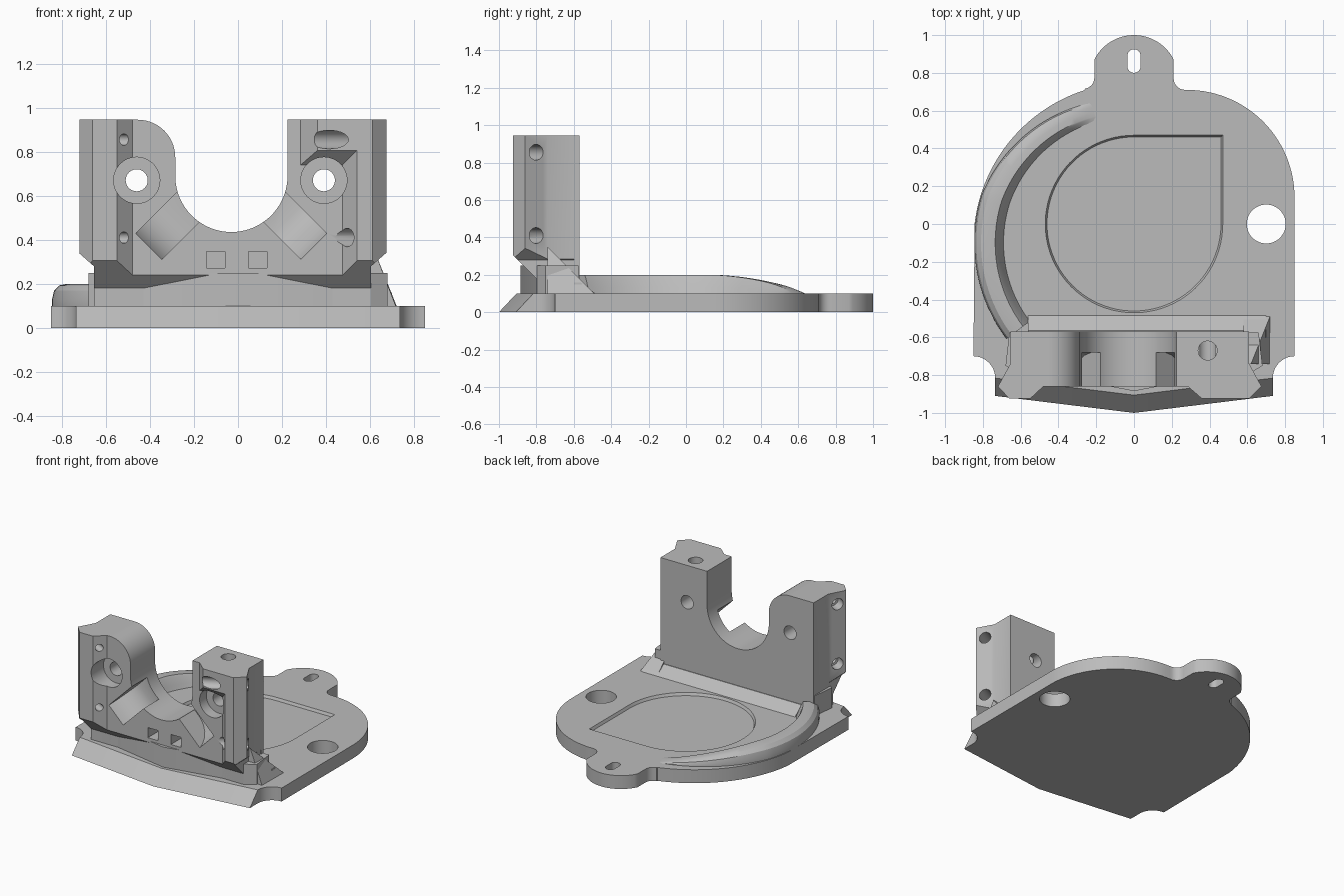
import bpy, bmesh
from math import sin, cos, pi, radians
from mathutils import Vector

cube = bpy.data.objects.get("Cube")
if cube:
    bpy.data.objects.remove(cube, do_unlink=True)

grey = bpy.data.materials.new("plain grey")
grey.use_nodes = True
grey.diffuse_color = (0.5, 0.5, 0.5, 1)
grey.node_tree.nodes["Principled BSDF"].inputs["Base Color"].default_value = (0.5, 0.5, 0.5, 1)

MID = -0.025  # symmetry line of the upright bracket


def finish(name, bm):
    bmesh.ops.recalc_face_normals(bm, faces=bm.faces)
    me = bpy.data.meshes.new(name)
    bm.to_mesh(me)
    bm.free()
    me.materials.append(grey)
    ob = bpy.data.objects.new(name, me)
    bpy.context.collection.objects.link(ob)
    return ob


def prism(name, pts, lo, hi, place):
    """Extrude a 2D outline; place(a, b, t) maps outline and depth to space."""
    bm = bmesh.new()
    rings = [[bm.verts.new(place(a, b, t)) for a, b in pts] for t in (lo, hi)]
    n = len(pts)
    for ring in rings:
        bm.faces.new(ring)
    for i in range(n):
        j = (i + 1) % n
        bm.faces.new((rings[0][i], rings[0][j], rings[1][j], rings[1][i]))
    return finish(name, bm)


def plan(a, b, t): return (a, b, t)
def front(a, b, t): return (a, t, b)
def side(a, b, t): return (t, a, b)


def arc(cx, cy, r, a0, a1, n=24):
    return [(cx + r * cos(radians(a0 + (a1 - a0) * i / n)),
             cy + r * sin(radians(a0 + (a1 - a0) * i / n))) for i in range(n + 1)]


def rod(p, q, r):
    """Round cutter between two points."""
    p, q = Vector(p), Vector(q)
    turn = (q - p).to_track_quat('Z', 'Y')
    ring = arc(0, 0, r, 0, 352.5, 47)
    return prism("cutter", ring, 0, (q - p).length,
                 lambda a, b, t: p + turn @ Vector((a, b, t)))


def cut(ob, cutters):
    for c in cutters:
        c.hide_render = True
        m = ob.modifiers.new("cut", 'BOOLEAN')
        m.operation, m.solver, m.object = 'DIFFERENCE', 'EXACT', c
    dg = bpy.context.evaluated_depsgraph_get()
    dg.update()
    me = bpy.data.meshes.new_from_object(ob.evaluated_get(dg))
    ob.modifiers.clear()
    ob.data = me
    for c in cutters:
        bpy.data.objects.remove(c, do_unlink=True)


# Base plate with rear tab, corner notches and a sloped, pointed front edge
outline = (arc(0, 0.765, 0.235, 27, 153) + arc(-0.27, 0.775, 0.06, 0, -80, 6)
           + arc(0, -0.1, 0.85, 108, 173, 32) + [(-0.85, -0.7)]
           + arc(-0.85, -0.815, 0.115, 90, 0, 10) + [(-0.735, -0.91), (0, -1), (0.735, -0.91)]
           + arc(0.85, -0.815, 0.115, 180, 90, 10) + arc(0.28, 0.14, 0.57, 0, 90, 28)
           + arc(0.27, 0.77, 0.06, 260, 180, 6))
base = prism("base_plate", outline, 0, 0.1,
             lambda a, b, t: (a, b + (0.094 if t > 0 and b < -0.85 else 0), t))
teardrop = arc(0, 0, 0.47, 90, 360, 64) + [(0.47, 0.47)]
slot = arc(0, 0.89, 0.035, 0, 180, 12) + arc(0, 0.835, 0.035, 180, 360, 12)
cut(base, [
    rod((0.7, 0, -0.1), (0.7, 0, 0.3), 0.103),
    prism("cutter", slot, -0.1, 0.3, plan),
    prism("cutter", teardrop, 0.08, 0.12,
          lambda a, b, t: (a * (1 + (t - 0.1)), b * (1 + (t - 0.1)), t)),
])

# Upright bracket: two ridged posts around a round saddle
plan_pts = [(-0.655, -0.57), (-0.655, -0.74), (-0.72, -0.86), (-0.66, -0.925),
            (-0.55, -0.925), (-0.48, -0.86), (0.285, -0.86), (0.36, -0.925),
            (0.61, -0.925), (0.675, -0.86), (0.61, -0.74), (0.61, -0.57)]
tower = prism("bracket", plan_pts, 0.05, 0.945, plan)

saddle = ([(0.225, 1.1)] + arc(-0.03, 0.69, 0.255, 0, -180, 40)
          + arc(-0.455, 0.775, 0.17, 0, 90, 16) + [(-0.455, 1.1)])
relief = [(0.25, -0.86), (0.475, -0.86), (0.545, -0.93), (0.545, -1), (0.25, -1)]
underside = [(-1.1, 0), (-1.1, 0.48), (-0.8, 0.18), (-0.8, 0)]
cutters = [
    prism("cutter", saddle, -1.2, -0.3, front),
    prism("cutter", relief, 0, 0.74,
          lambda a, b, t: (a, b, t + (-0.86 - b if t > 0 else 0))),
    prism("cutter", underside, -1, 1, side),
    rod((0.39, -0.67, 1.1), (0.39, -0.67, 0.7), 0.05),
]

for s in (-1, 1):
    def mx(d): return MID + s * d
    # sloped underside of the outer ridges
    wedge = [(mx(0.63), 0), (mx(0.63), 0.28), (mx(0.8), 0.43), (mx(0.8), 0)]
    cutters.append(prism("cutter", wedge, -1.1, -0.6, front))
    # main bolt hole with counterbore
    bx = -0.46 if s < 0 else 0.39
    cutters.append(rod((bx, -1.2, 0.67), (bx, -0.78, 0.67), 0.105))
    cutters.append(rod((bx, -1.2, 0.67), (bx, -0.3, 0.67), 0.05))
    # slanted screw holes through the ridges
    for z in (0.41, 0.855):
        a, b = Vector((mx(0.67), -0.8, z)), Vector((mx(0.497), -0.893, z))
        d = (a - b).normalized()
        if s > 0:
            cutters.append(rod(a + d * 0.1, b - d * 0.12, 0.042))
        else:
            cutters.append(rod(a + d * 0.1, a - d * 0.08, 0.042))
            cutters.append(rod(a + d * 0.05, b - d * 0.12, 0.026))
    # diagonal strap channel opening into the saddle
    channel = [(0, -1), (0, -0.86), (0.015, -0.81), (0.04, -0.765), (0.075, -0.725),
               (0.12, -0.695), (0.17, -0.68), (0.3, -0.68), (0.3, -1)]
    k = 0.5 ** 0.5
    cutters.append(prism("cutter", channel, -0.083, 0.083, lambda u, y, t:
                         (-0.03 + s * (0.375 - k * u + k * t), y, 0.37 + k * u + k * t)))
    # small square pocket
    px = -0.005 + s * 0.095
    box = [(px - 0.042, 0.272), (px + 0.042, 0.272), (px + 0.042, 0.347), (px - 0.042, 0.347)]
    cutters.append(prism("cutter", box, -1, -0.74, front))
cut(tower, cutters)

# Foot under the bracket, with a pointed front
foot_pts = [(-0.66, -0.575), (-0.68, -0.75), (-0.6, -0.8), (-0.43, -0.8), (0, -0.885),
            (0.43, -0.8), (0.6, -0.8), (0.68, -0.75), (0.66, -0.575)]
foot = prism("bracket_foot", foot_pts, 0.05, 0.25, plan)

# Sloped fillet behind the bracket and a gusset at its left end
ramp = prism("rear_fillet", [(-0.6, 0.09), (-0.6, 0.16), (-0.565, 0.16), (-0.485, 0.1), (-0.485, 0.09)],
             -0.56, 0.7, side)
gusset = prism("side_gusset", [(-0.74, 0.09), (-0.74, 0.35), (-0.49, 0.1), (-0.49, 0.09)],
               0.58, 1, lambda a, b, t: (0.58 if t < 1 else 0.72 - max(0, b - 0.1) * 0.4, a, b))
cut(gusset, [prism("cutter", [(0.5, -0.8), (0.9, -0.8), (0.9, -0.62), (0.5, -0.62)], 0, 0.1, plan)])

# Curved guide wall that sinks into the plate at its rear end
section = [(0.69, 0), (0.705, 0.35), (0.725, 0.85), (0.735, 1), (0.775, 1),
           (0.81, 0.93), (0.835, 0.7), (0.845, 0.3), (0.845, 0)]
bm = bmesh.new()
rows, steps = [], 48
for i in range(steps + 1):
    a = radians(217 - 110 * i / steps)
    f = max(0, (i / steps - 0.5) / 0.5)
    h = 0.1 * (1 - f ** 1.5) + 0.002
    row = []
    for r, t in section:
        r = r - f * (0.02 + 0.05 * (r - 0.69) / 0.155)
        row.append(bm.verts.new((r * cos(a), r * sin(a) - 0.1, 0.098 + h * t)))
    rows.append(row)
for p, q in zip(rows, rows[1:]):
    for j in range(len(section)):
        k = (j + 1) % len(section)
        bm.faces.new((p[j], p[k], q[k], q[j]))
bm.faces.new(rows[0])
bm.faces.new(rows[-1])
wall = finish("guide_wall", bm)

bpy.ops.object.select_all(action='DESELECT')
for ob in (base, tower, foot, ramp, gusset, wall):
    ob.select_set(True)
bpy.context.view_layer.objects.active = base
bpy.ops.object.shade_smooth_by_angle(angle=radians(30))
